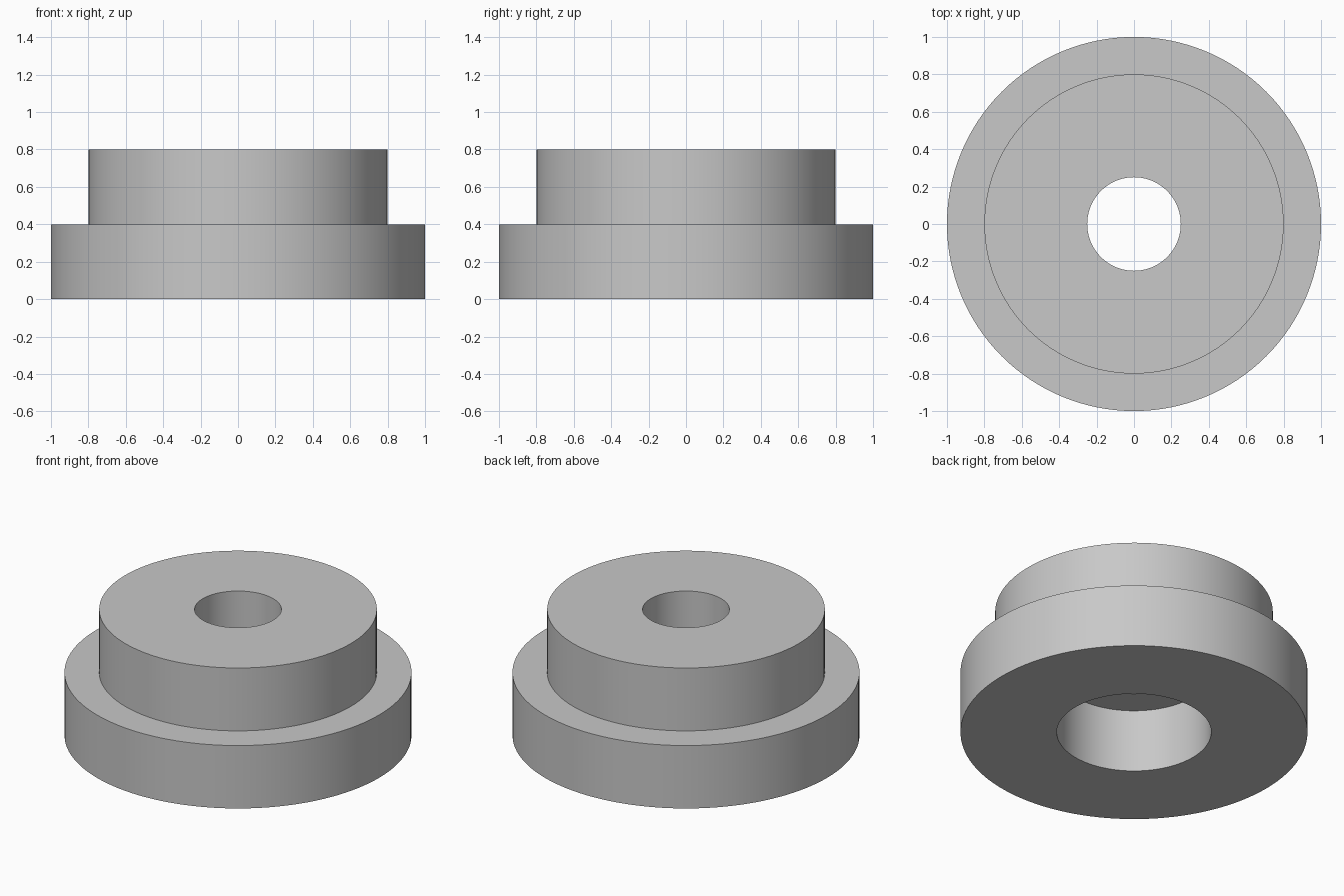
import bpy
import bmesh
from math import tau, radians
from mathutils import Vector

cube = bpy.data.objects.get("Cube")
if cube:
    bpy.data.objects.remove(cube, do_unlink=True)

SEGMENTS = 128

# Plain grey material
grey = bpy.data.materials.new("plain grey")
grey.use_nodes = True
colour = (0.58, 0.58, 0.58, 1)
grey.diffuse_color = colour
grey.node_tree.nodes["Principled BSDF"].inputs["Base Color"].default_value = colour

# Closed half-section (radius, height): flange, raised boss, bore, counterbore
flange_r, boss_r, bore_r, counterbore_r = 1.0, 0.8, 0.25, 0.445
step_z, top_z = 0.4, 0.8
profile = [
    (counterbore_r, 0), (flange_r, 0), (flange_r, step_z), (boss_r, step_z),
    (boss_r, top_z), (bore_r, top_z), (bore_r, step_z), (counterbore_r, step_z),
]

# Revolve the section about the vertical axis
bm = bmesh.new()
verts = [bm.verts.new((r, 0, z)) for r, z in profile]
edges = [bm.edges.new((a, b)) for a, b in zip(verts, verts[1:] + verts[:1])]
bmesh.ops.spin(bm, geom=verts + edges, cent=Vector(), axis=(0, 0, 1),
               angle=tau, steps=SEGMENTS, use_merge=True)
bmesh.ops.remove_doubles(bm, verts=bm.verts, dist=0.0001)
bmesh.ops.recalc_face_normals(bm, faces=bm.faces)
mesh = bpy.data.meshes.new("flanged_bushing")
bm.to_mesh(mesh)
bm.free()
mesh.materials.append(grey)

bushing = bpy.data.objects.new("flanged_bushing", mesh)
bpy.context.collection.objects.link(bushing)

# Smooth walls, sharp rims
bpy.ops.object.select_all(action="DESELECT")
bushing.select_set(True)
bpy.context.view_layer.objects.active = bushing
bpy.ops.object.shade_smooth_by_angle(angle=radians(30))
